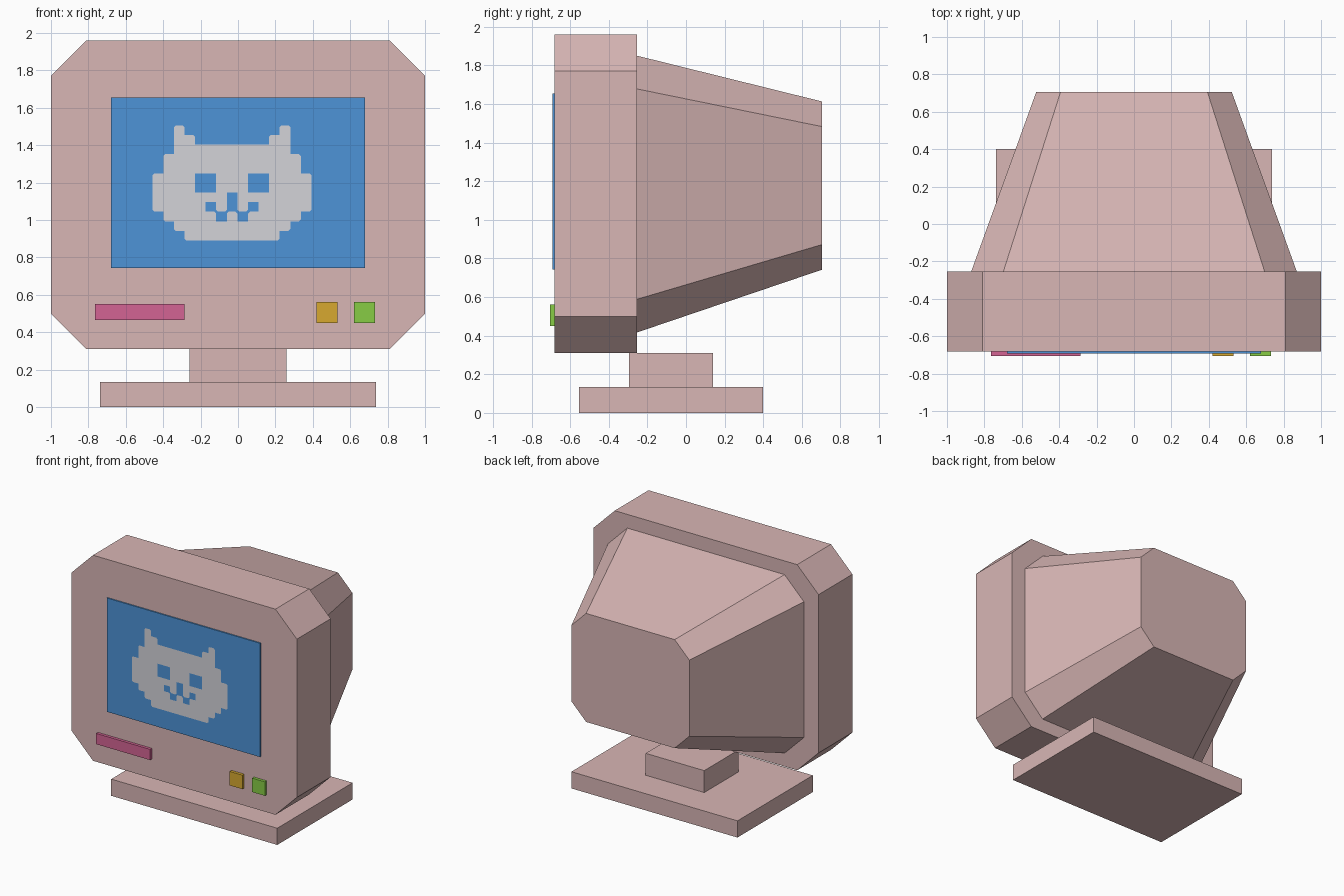
import bpy
import bmesh

cube = bpy.data.objects.get("Cube")
if cube:
    bpy.data.objects.remove(cube, do_unlink=True)


def material(name, rgb):
    """Flat material from 0-255 display values, stored as linear."""
    lin = [((c / 255 + 0.055) / 1.055) ** 2.4 for c in rgb] + [1]
    mat = bpy.data.materials.new(name)
    mat.use_nodes = True
    mat.diffuse_color = lin
    bsdf = mat.node_tree.nodes["Principled BSDF"]
    bsdf.inputs["Base Color"].default_value = lin
    bsdf.inputs["Roughness"].default_value = 0.8
    return mat


casing = material("dusty_pink", (216, 182, 181))
blue = material("screen_blue", (77, 147, 215))
grey = material("light_grey", (212, 212, 217))
magenta = material("magenta", (212, 100, 148))
amber = material("amber", (215, 169, 48))
green = material("green", (135, 204, 69))


def finish(name, bm, mat):
    mesh = bpy.data.meshes.new(name)
    bm.to_mesh(mesh)
    bm.free()
    mesh.materials.append(mat)
    obj = bpy.data.objects.new(name, mesh)
    bpy.context.collection.objects.link(obj)
    return obj


def box(name, x, y, z, mat):
    """Box spanning the given (low, high) ranges."""
    bm = bmesh.new()
    bmesh.ops.create_cube(bm, size=1)
    for v in bm.verts:
        v.co = [r[0] if c < 0 else r[1] for c, r in zip(v.co, (x, y, z))]
    return finish(name, bm, mat)


def octagon(y, half, low, high, cut):
    """Ring of a rectangle with cut corners, in the plane at y."""
    inner = half - cut
    right = [(inner, low), (half, low + cut), (half, high - cut), (inner, high)]
    return [(x, y, z) for x, z in right + [(-x, z) for x, z in reversed(right)]]


def loft(name, ring_a, ring_b, mat):
    """Closed solid between two matching rings."""
    bm = bmesh.new()
    a, b = ([bm.verts.new(p) for p in ring] for ring in (ring_a, ring_b))
    bm.faces.new(a)
    bm.faces.new(b[::-1])
    for i in range(len(a)):
        j = (i + 1) % len(a)
        bm.faces.new((a[i], b[i], b[j], a[j]))
    bmesh.ops.recalc_face_normals(bm, faces=bm.faces)
    return finish(name, bm, mat)


# Casing: front frame and tapered rear housing
FRONT, FRAME_BACK = -0.682, -0.253
loft("front_frame", octagon(FRONT, 1, 0.31, 1.96, 0.19),
     octagon(FRAME_BACK, 1, 0.31, 1.96, 0.19), casing)
loft("rear_housing", octagon(FRAME_BACK, 0.87, 0.417, 1.85, 0.172),
     octagon(0.705, 0.523, 0.742, 1.613, 0.13), casing)

# Stand
box("stand_neck", (-0.26, 0.26), (-0.295, 0.14), (0.13, 0.31), casing)
box("stand_base", (-0.737, 0.737), (-0.555, 0.40), (0, 0.134), casing)

# Screen and front controls
SCREEN = -0.692
box("screen", (-0.68, 0.68), (SCREEN, FRONT), (0.742, 1.655), blue)
for name, x, z, mat in (
        ("disk_slot", (-0.765, -0.287), (0.464, 0.55), magenta),
        ("amber_button", (0.42, 0.532), (0.45, 0.562), amber),
        ("green_button", (0.62, 0.732), (0.45, 0.562), green)):
    box(name, x, (-0.705, FRONT), z, mat)

# Pixel cat on the screen; outer pixel corners are clipped
CAT = """
..#.........#..
..##.......##..
..###########..
.#############.
.#############.
####..###..####
####..###..####
#######.#######
#####.#.#.#####
.#####.#.#####.
..###########..
...#########...
""".split()
W, H, LEFT, TOP, CLIP = 0.0566, 0.0513, -0.456, 1.506, 0.01


def filled(c, r):
    return 0 <= r < len(CAT) and 0 <= c < len(CAT[0]) and CAT[r][c] == "#"


bm = bmesh.new()
for r, row in enumerate(CAT):
    for c in range(len(row)):
        if not filled(c, r):
            continue
        cx, cz = LEFT + (c + 0.5) * W, TOP - (r + 0.5) * H
        outline = []
        for sx, sz in ((-1, -1), (1, -1), (1, 1), (-1, 1)):
            x, z = cx + sx * W / 2, cz + sz * H / 2
            if filled(c + sx, r) or filled(c, r - sz):
                outline.append((x, z))
                continue
            clipped = [(x - sx * CLIP, z), (x, z - sz * CLIP)]
            outline += clipped if sx * sz < 0 else clipped[::-1]
        bm.faces.new([bm.verts.new((x, SCREEN - 0.002, z)) for x, z in outline])
bmesh.ops.remove_doubles(bm, verts=bm.verts, dist=0.0001)
finish("pixel_cat", bm, grey)
